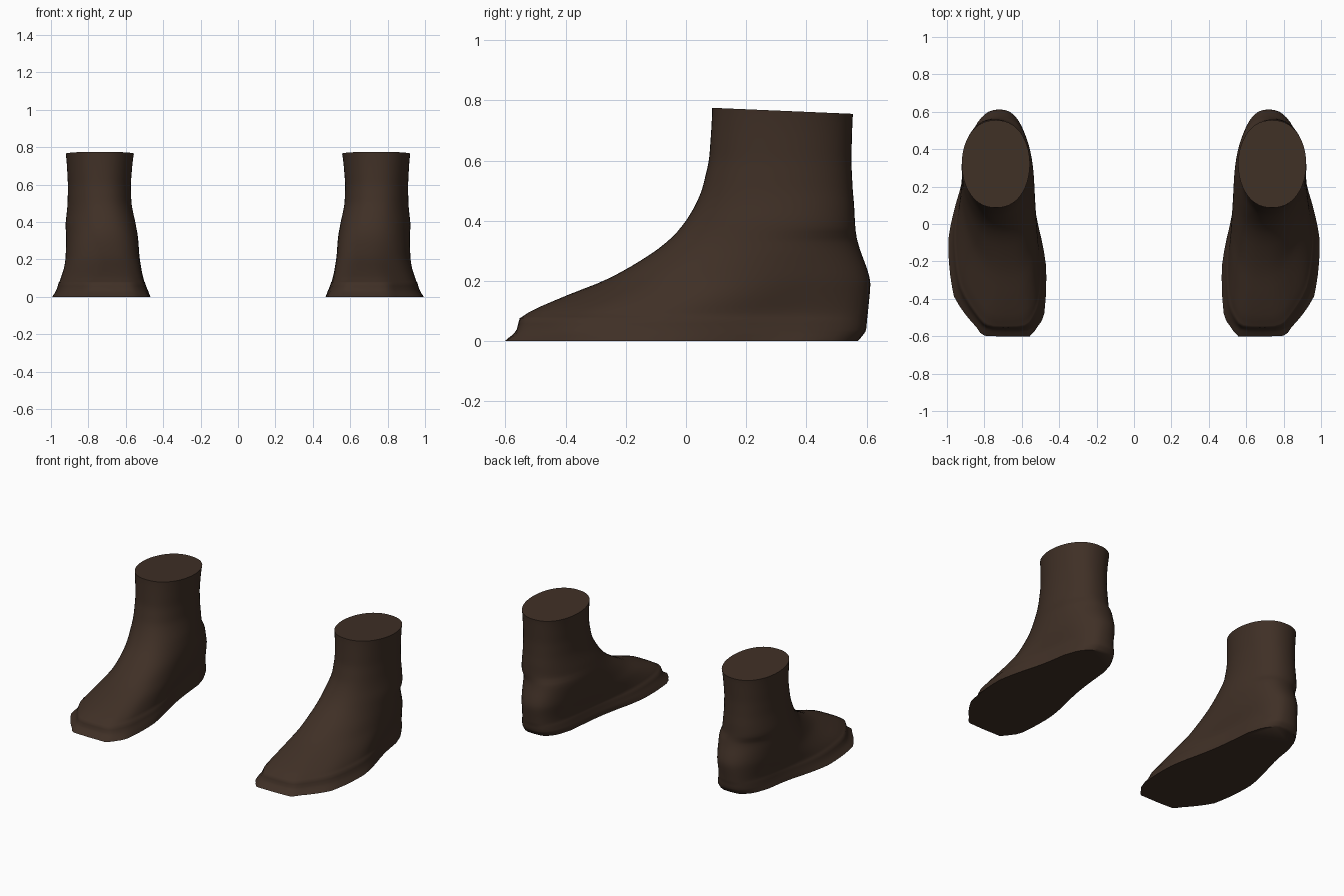
import bpy, bmesh, math

if "Cube" in bpy.data.objects:
    bpy.data.objects.remove(bpy.data.objects["Cube"])

skin = bpy.data.materials.new("dark brown skin")
skin.diffuse_color = (0.050, 0.029, 0.019, 1)
skin.use_nodes = True
skin.node_tree.nodes["Principled BSDF"].inputs["Base Color"].default_value = skin.diffuse_color

# Sole outline: y, inner x, outer x
SOLE = [(-.61, .61, .77), (-.59, .54, .81), (-.5, .482, .89), (-.4, .472, .96),
        (-.3, .468, .98), (-.2, .472, .99), (-.1, .49, .995), (0, .515, .98),
        (.1, .535, .955), (.2, .55, .925), (.3, .56, .905), (.4, .57, .89),
        (.5, .60, .855), (.55, .64, .81), (.57, .68, .77)]

# Levels: z, front y, back y, inner x, outer x, ellipse blend, x of front tip
LEVELS = [(0, -.61, .57, .468, .995, 0, .68), (.03, -.575, .60, .478, .978, .03, .68),
          (.08, -.56, .605, .50, .962, .12, .67), (.10, -.53, .607, .508, .955, .2, .66),
          (.13, -.45, .61, .52, .95, .4, .66), (.16, -.38, .613, .53, .945, .6, .66),
          (.20, -.27, .616, .541, .94, .8, .67), (.25, -.18, .60, .545, .937, .9, .68),
          (.30, -.10, .58, .548, .935, 1, .69), (.35, -.04, .566, .552, .932, 1, .70),
          (.40, 0, .562, .558, .93, 1, .71), (.45, .03, .56, .567, .922, 1, .72),
          (.50, .052, .555, .573, .915, 1, .73), (.60, .076, .55, .575, .912, 1, .735),
          (.70, .083, .553, .566, .916, 1, .737), (.765, .087, .555, .557, .921, 1, .738)]
SEG, RINGS = 56, 40


def sample(table, t):
    """Linear lookup in a table keyed by its first column."""
    t = min(max(t, table[0][0]), table[-1][0])
    for a, b in zip(table, table[1:]):
        if t <= b[0]:
            k = (t - a[0]) / (b[0] - a[0])
            return [p + (q - p) * k for p, q in zip(a, b)]


def ring(z):
    """Horizontal slice through the foot: sole outline turning into an oval."""
    _, front, back, inner, outer, blend, tip = sample(LEVELS, z)
    pts = []
    for i in range(SEG):
        a = 2 * math.pi * i / SEG
        c, s = math.cos(a), math.sin(a)
        y = (front + back) / 2 - c * (back - front) / 2
        u = (1 - c) / 2
        # oval, with its midline bending toward the instep at the front
        mid = (inner + outer) / 2
        mid += (tip - mid) * (1 - u) ** 2
        if z < .35:
            mid += (.715 - mid) * u ** 3
        full = abs(s) ** .88
        ox = mid + math.copysign(full, s) * (outer - inner) / 2
        # sole outline, stretched to this level and pulled in to its width
        _, l, r = sample(SOLE, -.61 + 1.18 * u)
        edge = r if s > 0 else l
        if abs(s) < 1e-6:
            edge = (l + r) / 2
        sx = inner + (edge - .468) * (outer - inner) / .527
        x = sx + (ox - sx) * blend
        # shallow toe scallops
        if z < .12 and u < .1:
            y += .008 * math.sin(x * 75) * (1 - u / .1)
        # ankle rim slopes down toward the heel
        zz = z + (.01 * c if z > .7 else 0) * (z - .7) / .065
        pts.append((x, y, zz))
    return pts


def make_foot(name, side):
    bm = bmesh.new()
    heights = sorted({round(.765 * i / RINGS, 4) for i in range(RINGS + 1)} | {.01, .03, .08})
    rings = [[bm.verts.new((side * x, y, z)) for x, y, z in ring(h)] for h in heights]
    for a, b in zip(rings, rings[1:]):
        for i in range(SEG):
            j = (i + 1) % SEG
            bm.faces.new((a[i], a[j], b[j], b[i]))
    # soften the skin between sole and rim
    inside = [v for r in rings[2:-1] for v in r]
    for _ in range(3):
        bmesh.ops.smooth_vert(bm, verts=inside, factor=.4,
                              use_axis_x=True, use_axis_y=True, use_axis_z=False)
    # flat sole and cut ankle top
    bm.faces.new(rings[0])
    bm.faces.new(rings[-1])
    bmesh.ops.recalc_face_normals(bm, faces=bm.faces)
    mesh = bpy.data.meshes.new(name)
    bm.to_mesh(mesh)
    bm.free()
    mesh.materials.append(skin)
    obj = bpy.data.objects.new(name, mesh)
    bpy.context.collection.objects.link(obj)
    bpy.ops.object.select_all(action='DESELECT')
    obj.select_set(True)
    bpy.context.view_layer.objects.active = obj
    bpy.ops.object.shade_smooth_by_angle(angle=math.radians(50))


make_foot("left_foot", 1)
make_foot("right_foot", -1)
